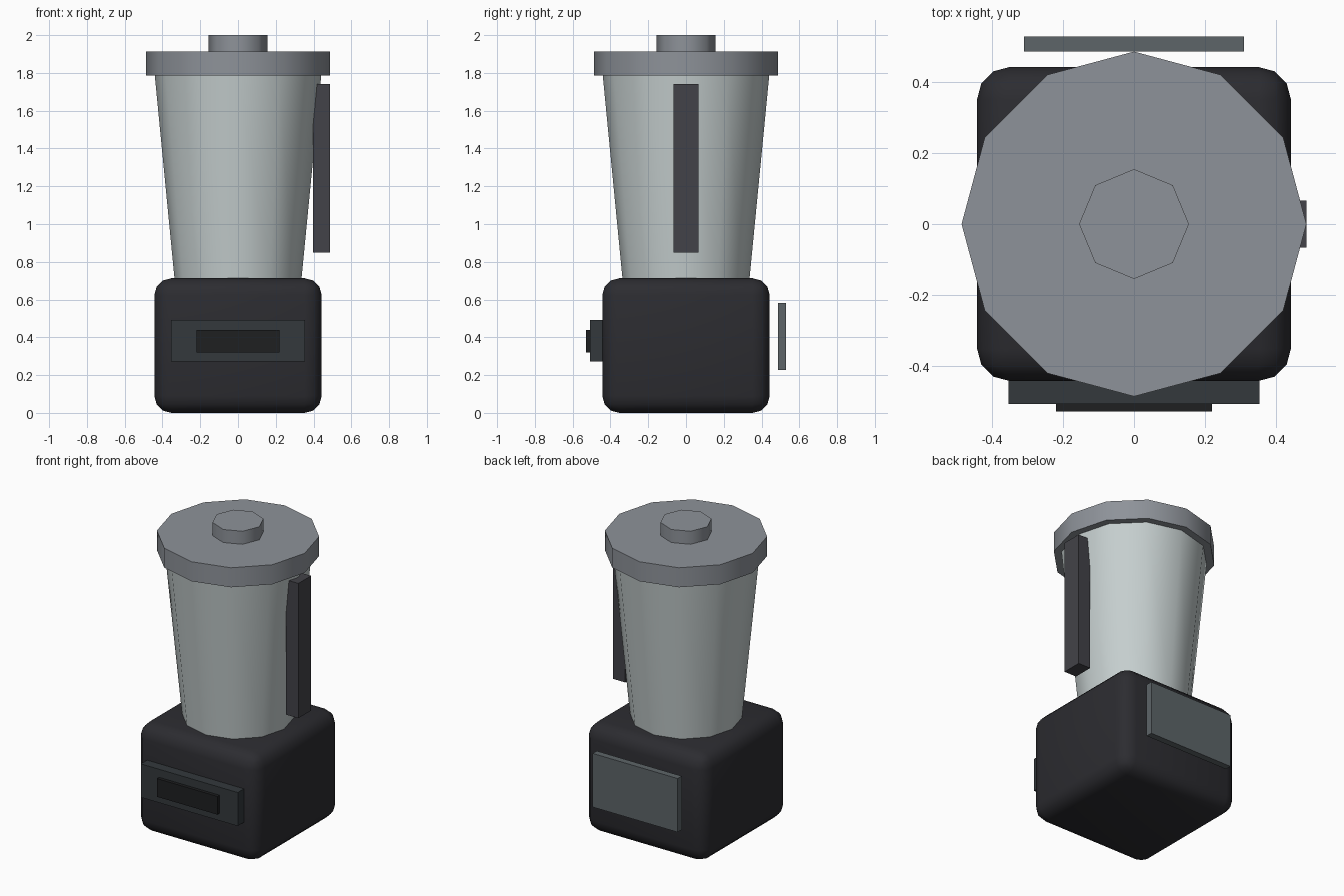
import bpy
import math

if "Cube" in bpy.data.objects:
    bpy.data.objects.remove(bpy.data.objects["Cube"])


def paint(obj, name, rgb):
    mat = bpy.data.materials.get(name) or bpy.data.materials.new(name)
    mat.diffuse_color = (*rgb, 1)
    mat.use_nodes = True
    mat.node_tree.nodes["Principled BSDF"].inputs["Base Color"].default_value = mat.diffuse_color
    obj.data.materials.append(mat)


def smooth(obj, degrees):
    bpy.ops.object.select_all(action='DESELECT')
    obj.select_set(True)
    bpy.context.view_layer.objects.active = obj
    bpy.ops.object.shade_smooth_by_angle(angle=math.radians(degrees))


def box(name, lo, hi, mat, rgb):
    centre = [(a + b) / 2 for a, b in zip(lo, hi)]
    bpy.ops.mesh.primitive_cube_add(size=1, location=centre)
    obj = bpy.context.object
    obj.name = name
    obj.scale = [b - a for a, b in zip(lo, hi)]
    bpy.ops.object.transform_apply(location=False, rotation=False, scale=True)
    paint(obj, mat, rgb)
    return obj


def drum(name, sides, r_low, r_high, z_low, z_high, mat, rgb):
    bpy.ops.mesh.primitive_cone_add(vertices=sides, radius1=r_low, radius2=r_high,
                                    depth=z_high - z_low,
                                    location=(0, 0, (z_low + z_high) / 2))
    obj = bpy.context.object
    obj.name = name
    paint(obj, mat, rgb)
    smooth(obj, 60)
    return obj


# Rounded motor base
base = box("motor_base", (-0.443, -0.443, 0), (0.443, 0.443, 0.713),
           "black_plastic", (0.025, 0.025, 0.03))
bevel = base.modifiers.new("rounded_edges", 'BEVEL')
bevel.width = 0.09
bevel.segments = 3
bpy.ops.object.modifier_apply(modifier=bevel.name)
smooth(base, 40)

# Front control panel with its display, and the rear plate
box("control_panel", (-0.354, -0.508, 0.272), (0.354, -0.42, 0.493),
    "panel_grey", (0.033, 0.04, 0.045))
box("display", (-0.221, -0.53, 0.32), (0.221, -0.487, 0.44),
    "display_black", (0.013, 0.014, 0.015))
box("rear_plate", (-0.31, 0.487, 0.228), (0.31, 0.53, 0.582),
    "plate_grey", (0.11, 0.13, 0.14))

# Tapered jar, lid and lid knob
drum("jar", 12, 0.336, 0.441, 0.709, 1.79, "jar_grey", (0.56, 0.62, 0.62))
drum("lid", 12, 0.487, 0.487, 1.785, 1.914, "lid_grey", (0.27, 0.29, 0.32))
drum("lid_knob", 8, 0.155, 0.155, 1.912, 2.0, "lid_grey", (0.27, 0.29, 0.32))

# Jar handle
box("handle", (0.398, -0.066, 0.85), (0.487, 0.066, 1.74),
    "handle_grey", (0.055, 0.055, 0.065))
